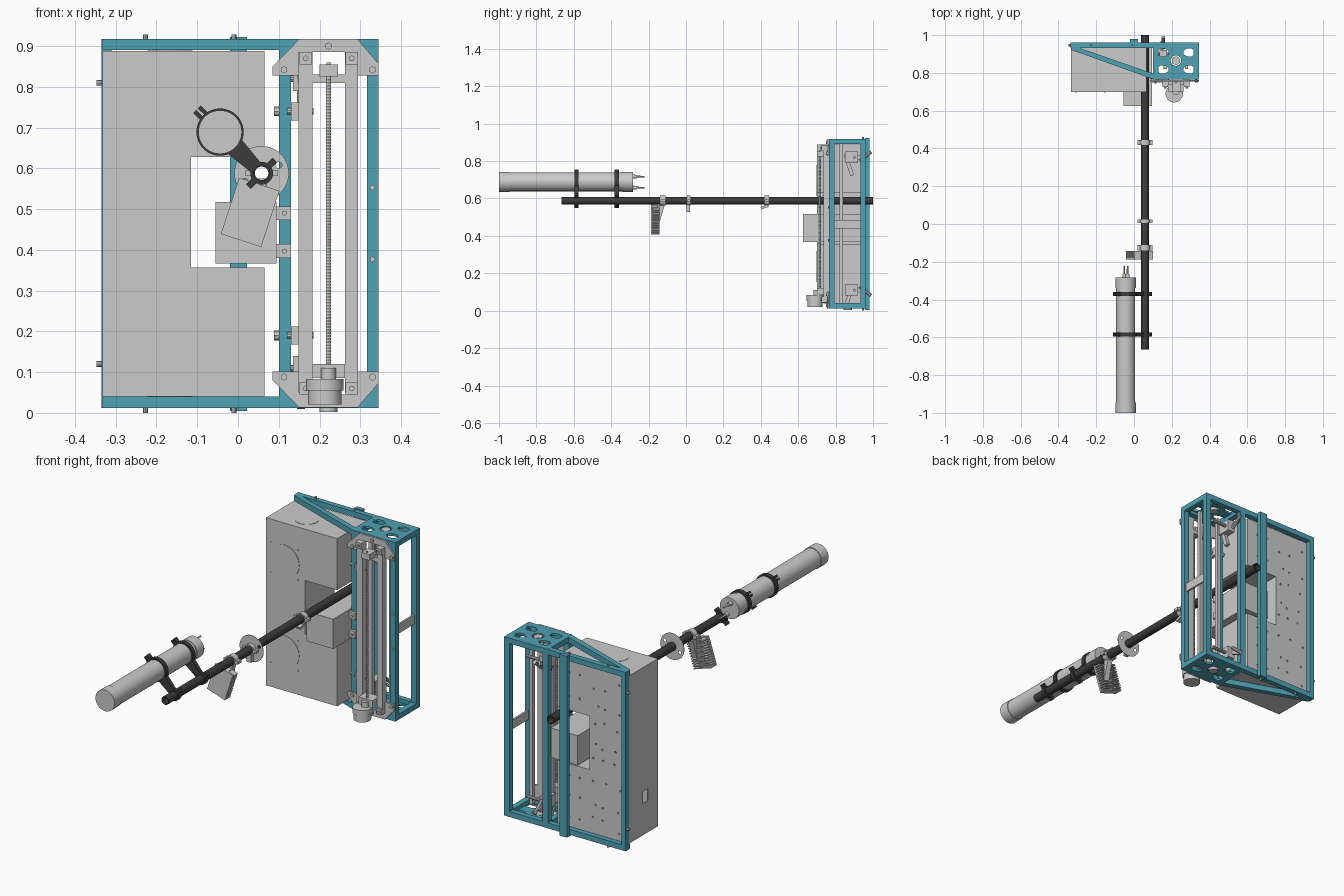
import bpy, bmesh, math, random
from mathutils import Vector, Matrix

if "Cube" in bpy.data.objects:
    bpy.data.objects.remove(bpy.data.objects["Cube"])

random.seed(4)


def material(name, rgb):
    m = bpy.data.materials.new(name)
    m.diffuse_color = (*rgb, 1)
    m.use_nodes = True
    m.node_tree.nodes["Principled BSDF"].inputs["Base Color"].default_value = m.diffuse_color
    return m


TEAL = material("teal_paint", (0.08, 0.36, 0.46))
DARK = material("dark_carbon", (0.045, 0.045, 0.045))


def finish(name, bm, mat=None, smooth=False):
    bmesh.ops.recalc_face_normals(bm, faces=bm.faces)
    me = bpy.data.meshes.new(name)
    bm.to_mesh(me)
    bm.free()
    ob = bpy.data.objects.new(name, me)
    bpy.context.collection.objects.link(ob)
    if mat:
        me.materials.append(mat)
    if smooth:
        bpy.ops.object.select_all(action='DESELECT')
        ob.select_set(True)
        bpy.context.view_layer.objects.active = ob
        bpy.ops.object.shade_smooth_by_angle(angle=math.radians(35))
    return ob


def box(name, x, y, z, mat=None, tilt=0, axis='Y'):
    """Box from three (min, max) ranges, tilted about its centre."""
    c = Vector([(a + b) / 2 for a, b in (x, y, z)])
    s = [abs(b - a) for a, b in (x, y, z)] + [1]
    bm = bmesh.new()
    mtx = Matrix.Translation(c) @ Matrix.Rotation(math.radians(tilt), 4, axis) @ Matrix.Diagonal(s)
    bmesh.ops.create_cube(bm, size=1, matrix=mtx)
    return finish(name, bm, mat)


def rod(name, p, q, r, r2=None, mat=None, n=32):
    p, q = Vector(p), Vector(q)
    d = q - p
    bm = bmesh.new()
    mtx = Matrix.Translation((p + q) / 2) @ d.to_track_quat('Z', 'Y').to_matrix().to_4x4()
    bmesh.ops.create_cone(bm, cap_ends=True, segments=n, radius1=r, radius2=r if r2 is None else r2,
                          depth=d.length, matrix=mtx)
    return finish(name, bm, mat, True)


def circle(u, v, r, n=32, rv=None):
    return [(u + r * math.cos(2 * math.pi * (i + .5) / n), v + (rv or r) * math.sin(2 * math.pi * (i + .5) / n))
            for i in range(n)]


def plate(name, loops, axis, w, mat=None):
    """Outline plus holes, extruded along an axis over the range w."""
    place = {'x': lambda u, v, t: (t, u, v), 'y': lambda u, v, t: (u, t, v), 'z': lambda u, v, t: (u, v, t)}[axis]
    bm = bmesh.new()
    caps = ([], [])
    for loop in loops:
        rings = [[bm.verts.new(place(u, v, t)) for u, v in loop] for t in w]
        n = len(loop)
        for ring, cap in zip(rings, caps):
            cap += [bm.edges.new((ring[i], ring[(i + 1) % n])) for i in range(n)]
        for i in range(n):
            j = (i + 1) % n
            bm.faces.new((rings[0][i], rings[0][j], rings[1][j], rings[1][i]))
    for cap in caps:
        bmesh.ops.triangle_fill(bm, use_beauty=True, edges=cap, normal=place(0, 0, 1))
    return finish(name, bm, mat, True)


def rect(u0, u1, v0, v1):
    return [(u0, v0), (u1, v0), (u1, v1), (u0, v1)]


# Teal frame: posts, cross bars, diagonals and perforated end plates
BACK, FRONT = (.933, .96), (.765, .793)
for x in ((.10, .13), (.316, .345)):
    for y in (BACK, FRONT):
        box("frame_post", x, y, (.013, .917), TEAL)
box("outer_post", (-.335, -.31), BACK, (.013, .917), TEAL)
box("rear_spine", (-.02, .022), (.958, .98), (.005, .922), TEAL)
lens = [circle(x, y, .034, 8, .022) for x in (.152, .293) for y in (.818, .908)]
for z0, z1, zp in ((.89, .917, (.907, .9175)), (.0125, .04, (.0125, .022))):
    box("back_bar", (-.335, .345), BACK, (z0, z1), TEAL)
    box("front_bar", (.10, .345), FRONT, (z0, z1), TEAL)
    for x in ((.10, .13), (.316, .345)):
        box("side_bar", x, (.79, .935), (z0, z1), TEAL)
    plate("diagonal_brace", [[(-.333, .936), (-.30, .936), (.10, .797), (.10, .767), (-.333, .922)]],
          'z', (z0, z1), TEAL)
    plate("end_plate", [rect(.10, .345, .765, .96), circle(.222, .865, .028, 16)] + lens, 'z', zp, TEAL)
    rod("end_bearing", (.222, .865, zp[0] - .01), (.222, .865, zp[1] - .002), .022)
box("side_strap", (.325, .335), (.79, .935), (.44, .485))

# Sheet metal cabinet with a notch in its right side
X0, X1, XN, Z0, Z1, N0, N1 = -.333, .065, -.115, .04, .888, .357, .628
outline = [(X0, Z0), (X1, Z0), (X1, N0), (XN, N0), (XN, N1), (X1, N1), (X1, Z1), (X0, Z1)]
plate("cabinet_front", [outline], 'y', (.70, .706))
holes = [circle(x + random.uniform(-.02, .02), z + random.uniform(-.03, .03), .005, 8)
         for x in (-.27, -.2, -.15) for z in (.1, .2, .3, .4, .5, .6, .7, .8)]
holes += [circle(x, z, .005, 8) for x in (-.06, .0) for z in (.09, .2, .3, .7, .82)]
plate("cabinet_back", [outline] + holes, 'y', (.928, .934))
for (xa, za), (xb, zb) in zip(outline[1:], outline[2:]):
    if xa == xb:
        s = .005 if xa == XN else -.005
        box("cabinet_wall", (xa, xa - abs(s)), (.705, .93), (za, zb))
    else:
        s = .005 if za in (N1, Z0) else -.005
        box("cabinet_wall", (xa, xb), (.705, .93), (za, za + s))
box("cabinet_floor", (X0, X1), (.705, .93), (Z0, Z0 + .005))
plate("cabinet_side", [rect(.705, .93, Z0, Z1), rect(.78, .82, .20, .26)], 'x', (X0, X0 + .005))
for z in (.695, .237):
    rod("fan_cover", (-.23, .698, z), (-.23, .704, z), .083, n=48)
    for x in (-.305, -.155):
        for dz in (-.076, .076):
            rod("fan_screw", (x, .697, z + dz), (x, .702, z + dz), .004, n=8)
for z in (Z1, Z0):
    rod("vent_cover", (-.167, .79, z - .0015), (-.167, .79, z + .0015), .055, n=48)

# Control box in the notch
box("control_box", (-.055, .095), (.625, .945), (.367, .517))
for z in (.49, .397):
    box("control_box_lug", (.095, .13), (.75, .766), (z - .017, z + .017))
    rod("lug_bolt", (.114, .744, z), (.114, .752, z), .006, n=8)

# Lift stage: rails, corner gussets, screw and motor
for x in ((.148, .183), (.262, .295)):
    box("lift_rail", x, (.735, .764), (.05, .885))
    box("inner_rail", (x[0] + .008, x[1] - .008), (.82, .84), (.04, .89))
gusset = [(.15, .917), (.293, .917), (.345, .857), (.345, .828), (.295, .828),
          (.27, .885), (.175, .885), (.15, .828), (.085, .828), (.085, .85)]
for f in (lambda z: z, lambda z: .93 - z):
    plate("corner_gusset", [[(x, f(z)) for x, z in gusset]], 'y', (.755, .763))
    for x, z in ((.113, .842), (.33, .842), (.222, .9)):
        rod("gusset_bolt", (x, .748, f(z)), (x, .756, f(z)), .009, n=6)
    for x in (.166, .279):
        box("rail_bracket", (x - .015, x + .015), (.725, .757), sorted((f(.855), f(.885))))
        rod("rail_bolt", (x, .718, f(.87)), (x, .726, f(.87)), .007, n=8)
box("screw_top_mount", (.183, .262), (.735, .76), (.81, .83))
box("screw_top_bearing", (.20, .245), (.70, .755), (.825, .855))
box("screw_base", (.183, .262), (.70, .76), (.085, .12))
rod("lift_screw", (.222, .715, .085), (.222, .715, .86), .005, n=12)
for i in range(95):
    z = .12 + i * .0074
    rod("screw_thread", (.222, .715, z), (.222, .715, z + .004), .0065, n=10)
rod("screw_coupler", (.222, .70, .08), (.222, .70, .11), .018)
rod("motor_flange", (.213, .69, .055), (.213, .69, .083), .046)
rod("motor_body", (.213, .69, .02), (.213, .69, .056), .041)

# Toggle clamps and side knobs on the frame
for z, s in ((.74, 1), (.19, 1)):
    rod("side_knob", (.088, .78, z), (.10, .78, z), .012, n=8)
    box("knob_block", (.13, .148), (.75, .79), (z - .022, z + .022))
    rod("knob_pin", (.12, .765, z), (.185, .765, z), .008, n=10)
for z, s in ((.82, 1), (.11, -1)):
    box("toggle_base", (.135, .175), (.85, .92), (z - .03, z + .03))
    box("toggle_arm", (.145, .165), (.86, .88), (z - .10, z + .02), tilt=18 * s, axis='X')
    box("toggle_link", (.14, .15), (.88, .97), (z - .01, z + .01), tilt=25 * s, axis='X')
    rod("toggle_handle", (.155, .93, z - .02 * s), (.155, .99, z + .03 * s), .009, n=10)
    rod("toggle_cross_pin", (.13, .90, z), (.26, .90, z), .008, n=10)
for x in (-.227, -.01):
    rod("top_bolt", (x, .947, .915), (x, .947, .928), .006, n=8)
    rod("bottom_bolt", (x, .947, 0), (x, .947, .015), .006, n=8)
for z in (.81, .12):
    rod("outer_bolt", (-.347, .947, z), (-.33, .947, z), .007, n=8)
for z in (.553, .377):
    rod("post_bolt", (.33, .758, z), (.33, .767, z), .007, n=8)

# Long hollow boom with collars and thin round shield
TX, TZ = .058, .588
plate("boom_tube", [circle(TX, TZ, .021), circle(TX, TZ, .0165)], 'y', (-.665, 1), DARK)
for y, w in ((.432, .026), (.015, .02), (-.125, .03)):
    plate("boom_collar", [circle(TX, TZ, .027), circle(TX, TZ, .0205)], 'y', (y - w / 2, y + w / 2))
    for s in (-1, 1):
        box("collar_ear", (TX + s * .024, TX + s * .04), (y - w / 2, y + w / 2), (TZ - .007, TZ + .007))
plate("round_shield", [circle(TX, TZ, .067, 48), circle(TX, TZ, .026),
                       circle(TX + .042, TZ + .02, .008, 12), circle(TX - .042, TZ - .02, .008, 12)],
      'y', (.0255, .027))
box("collar_foot", (.046, .07), (.003, .022), (.527, .568))
box("sensor_foot", (.046, .07), (.40, .44), (.548, .562), tilt=20, axis='X')

# Finned heat sink hanging from the boom
spin = Matrix.Rotation(math.radians(18), 4, 'Y')
base = Matrix.Translation((.033, 0, .502)) @ spin


def tilted(name, x, y, z):
    box(name, x, y, z).matrix_world = base


tilted("sink_plate", (-.052, .052), (-.187, -.178), (-.083, .062))
for i in range(12):
    z = -.083 + i * .012
    tilted("sink_fin", (-.052, .052), (-.178, -.143), (z, z + .006))
tilted("sink_spine", (-.02, .02), (-.178, -.15), (-.08, .06))
plate("sink_hanger", [[(-.145, .575), (-.11, .575), (-.12, .545), (-.145, .46)]], 'x', (.04, .068))

# Gas cylinder with end caps and ports
CX, CZ = -.044, .689
rod("cylinder_body", (CX, -.95, CZ), (CX, -.335, CZ), .0505, n=40)
for a, b in ((-1, -.945), (-.34, -.284)):
    rod("cylinder_cap", (CX, a, CZ), (CX, b, CZ), .0535, n=40)
for x, z in ((-.052, .717), (-.034, .658)):
    rod("port_base", (x, -.286, z), (x, -.265, z), .011, .009, n=16)
    rod("port_pin", (x, -.266, z), (x, -.222, z), .005, .004, n=12)

# Two dark clamps joining cylinder and boom
C, T = Vector((CX, CZ)), Vector((TX, TZ))
d = (T - C).normalized()
n = Vector((-d.y, d.x))
for y in (-.585, -.37):
    w = (y - .011, y + .011)
    plate("cylinder_ring", [circle(CX, CZ, .058, 40), circle(CX, CZ, .0505, 40)], 'y', w, DARK)
    plate("boom_ring", [circle(TX, TZ, .028), circle(TX, TZ, .0205)], 'y', w, DARK)
    a, b = C + d * .053, T - d * .022
    plate("clamp_link", [[a + n * .024, b + n * .017, b - n * .017, a - n * .024]], 'y', w, DARK)
    for s in (-1, 1):
        # split ears of both rings
        p, q = C - d * .055 + n * s * .008, C - d * .08 + n * s * .008
        plate("ring_ear", [[p + n * .005, q + n * .005, q - n * .005, p - n * .005]], 'y', w, DARK)
        p, q = T + n * s * .026, T + n * s * .046
        plate("boom_ear", [[p + d * .008, q + d * .008, q - d * .008, p - d * .008]], 'y', w, DARK)
